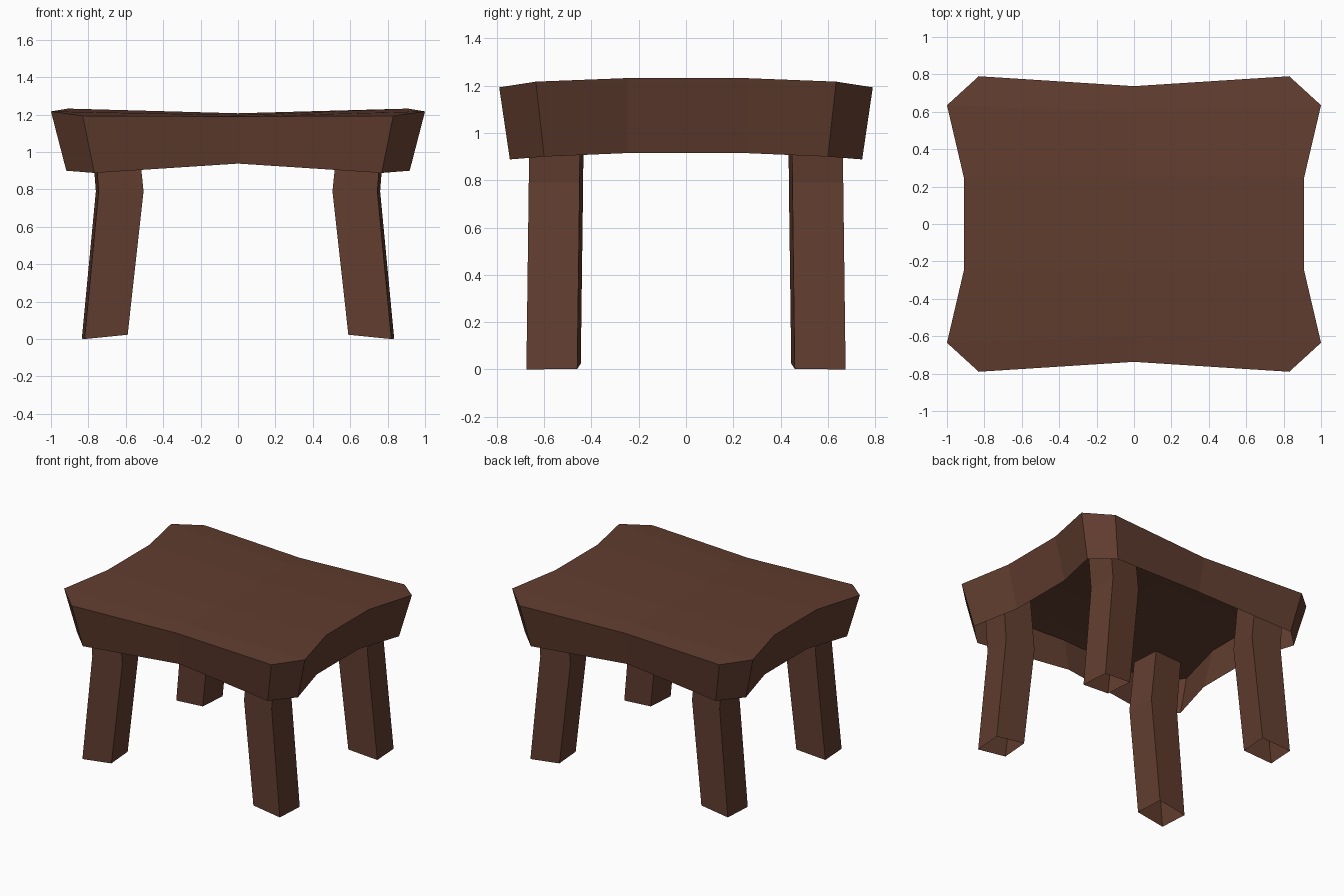
import bpy

if "Cube" in bpy.data.objects:
    bpy.data.objects.remove(bpy.data.objects["Cube"])

wood = bpy.data.materials.new("dark brown wood")
wood.diffuse_color = (0.120, 0.0467, 0.0284, 1)
wood.use_nodes = True
wood.node_tree.nodes["Principled BSDF"].inputs["Base Color"].default_value = wood.diffuse_color


def make_object(name, verts, faces):
    mesh = bpy.data.meshes.new(name)
    mesh.from_pydata(verts, [], faces)
    mesh.materials.append(wood)
    mesh.update()
    obj = bpy.data.objects.new(name, mesh)
    bpy.context.collection.objects.link(obj)
    return obj


# Seat: open-bottomed shell, a saddle-shaped top with a tapering skirt
# each half row: (edge x, edge y, edge z), (middle y, middle z), from the front inwards
half_rows = [((0.83, 0.79, 1.193), (0.737, 1.19)),
             ((1.00, 0.635, 1.217), (0.60, 1.197)),
             ((0.91, 0.25, 1.232), (0.25, 1.207))]
verts = []
for side, rows in ((-1, half_rows), (1, half_rows[::-1])):
    for (x, y, z), (my, mz) in rows:
        verts += [(-x, side * y, z), (0, side * my, mz), (x, side * y, z)]
faces = []
for r in range(5):
    for c in range(2):
        a = r * 3 + c
        faces.append((a, a + 1, a + 4, a + 3))

# Skirt: lower rim mirrored from one quadrant, joined to the top's outline
outline = [0, 1, 2, 5, 8, 11, 14, 17, 16, 15, 12, 9, 6, 3]
lower = {0.83: (0.768, 0.745, 0.888), 1.00: (0.918, 0.60, 0.90),
         0.91: (0.83, 0.25, 0.915), 0: (0, 0.69, 0.938)}
base = len(verts)
for i in outline:
    x, y, _ = verts[i]
    lx, ly, lz = lower[abs(x)]
    verts.append((lx if x > 0 else -lx, ly if y > 0 else -ly, lz))
n = len(outline)
for k in range(n):
    j = (k + 1) % n
    faces.append((base + k, base + j, outline[j], outline[k]))
make_object("seat", verts, faces)

# Legs: open, slightly turned square tubes with a bend near the top
# rings run outer front, outer back, inner back, inner front
rings = [
    [(0.82, 0.675, 0.0), (0.835, 0.46, 0.002), (0.605, 0.445, 0.025), (0.59, 0.66, 0.023)],
    [(0.745, 0.665, 0.79), (0.76, 0.45, 0.79), (0.52, 0.435, 0.79), (0.505, 0.65, 0.79)],
    [(0.775, 0.662, 1.18), (0.79, 0.447, 1.18), (0.56, 0.432, 1.18), (0.545, 0.647, 1.18)],
]
for sx, x_name in ((-1, "left"), (1, "right")):
    for sy, y_name in ((-1, "front"), (1, "back")):
        leg_verts = [(sx * x, sy * y, z) for ring in rings for x, y, z in ring]
        leg_faces = []
        for r in range(2):
            for k in range(4):
                j = (k + 1) % 4
                f = (r * 4 + k, r * 4 + j, r * 4 + 4 + j, r * 4 + 4 + k)
                # keep normals outward on mirrored legs
                leg_faces.append(f if sx * sy < 0 else f[::-1])
        make_object(f"{y_name}_{x_name}_leg", leg_verts, leg_faces)
